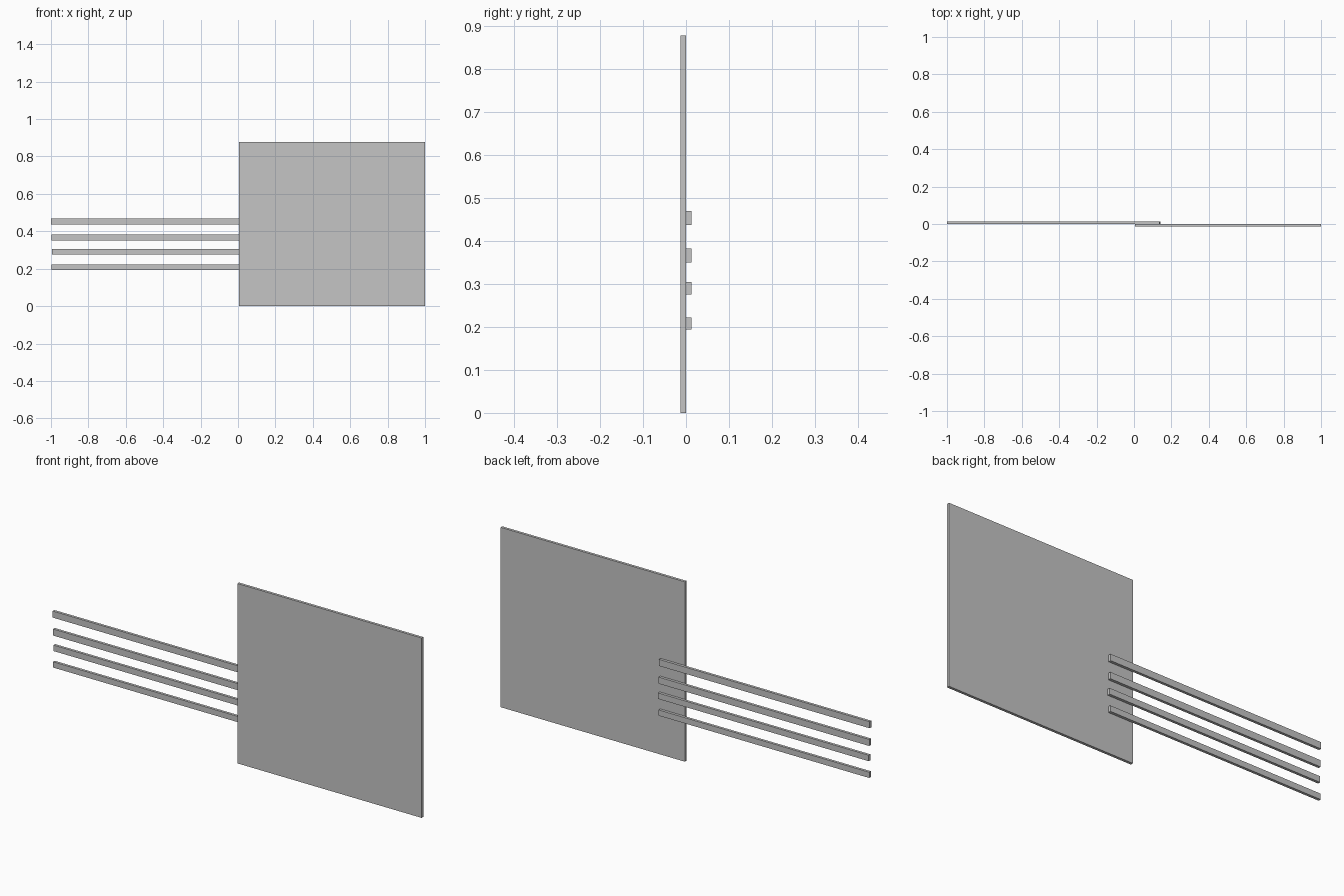
import bpy

if "Cube" in bpy.data.objects:
    bpy.data.objects.remove(bpy.data.objects["Cube"], do_unlink=True)

# Plain light grey for every part
grey = bpy.data.materials.new("light_grey")
grey.use_nodes = True
grey.diffuse_color = (0.56, 0.56, 0.56, 1)
grey.node_tree.nodes["Principled BSDF"].inputs["Base Color"].default_value = grey.diffuse_color


def box(name, low, high):
    """Add a flat-faced box between two opposite corners."""
    centre = [(a + b) / 2 for a, b in zip(low, high)]
    bpy.ops.mesh.primitive_cube_add(size=1, location=centre)
    part = bpy.context.object
    part.name = name
    part.scale = [b - a for a, b in zip(low, high)]
    bpy.ops.object.transform_apply(location=False, rotation=False, scale=True)
    part.data.materials.append(grey)


# Upright panel
box("panel", (0.006, -0.013, 0), (1, 0, 0.877))

# Four rails fixed to the back of the panel: outer end, bottom, top
rails = [(-0.998, 0.194, 0.222), (-0.995, 0.275, 0.304),
         (-0.998, 0.35, 0.382), (-1, 0.437, 0.469)]
for i, (end, bottom, top) in enumerate(rails, 1):
    box(f"rail_{i}", (end, 0, bottom), (end + 1.137, 0.013, top))
